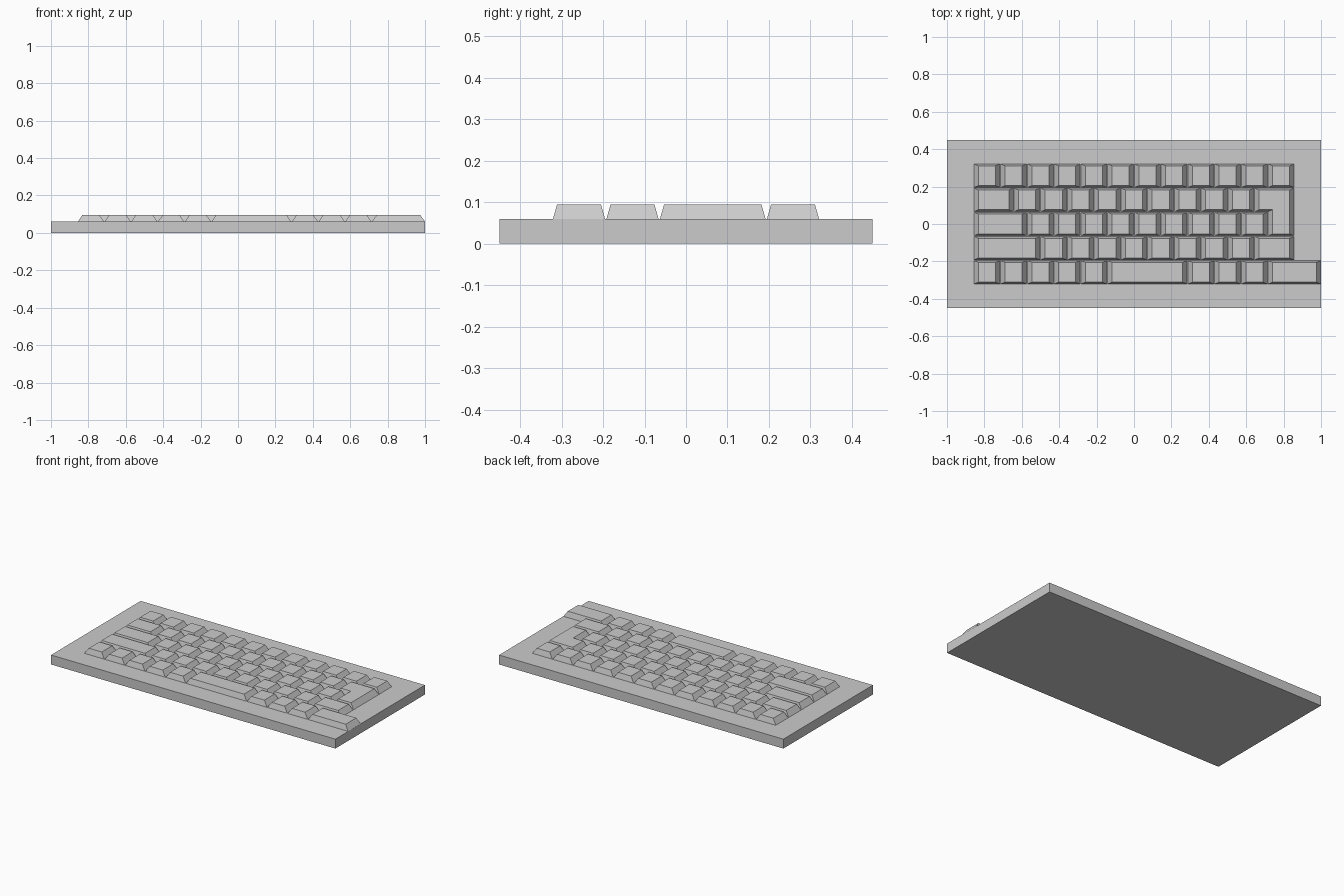
import bpy, bmesh

if "Cube" in bpy.data.objects:
    bpy.data.objects.remove(bpy.data.objects["Cube"])

U, V = 0.143, 0.129            # key pitch across and between rows
GAP = 0.0017                   # half of the gap between key feet
INSET_X, INSET_Y = 0.024, 0.010
Z0, Z1 = 0.06, 0.095


def sign(v):
    return (v > 1e-6) - (v < -1e-6)


def inset(pts, dx, dy):
    """Move every edge of a counter-clockwise right-angled outline inward."""
    out = []
    n = len(pts)
    for i, (x, y) in enumerate(pts):
        px, py = pts[i - 1]
        nx, ny = pts[(i + 1) % n]
        sx = sign(-(y - py)) + sign(-(ny - y))
        sy = sign(x - px) + sign(nx - x)
        out.append((x + sx * dx, y + sy * dy))
    return out


def prism(name, bottom, top, z0, z1):
    bm = bmesh.new()
    lo = [bm.verts.new((x, y, z0)) for x, y in bottom]
    hi = [bm.verts.new((x, y, z1)) for x, y in top]
    n = len(lo)
    bm.faces.new(lo[::-1])
    bm.faces.new(hi)
    for i in range(n):
        j = (i + 1) % n
        bm.faces.new((lo[i], lo[j], hi[j], hi[i]))
    me = bpy.data.meshes.new(name)
    bm.to_mesh(me)
    bm.free()
    ob = bpy.data.objects.new(name, me)
    bpy.context.collection.objects.link(ob)
    return ob


def key(name, cells):
    """Tapered key from an outline in (column, row) units, rows counted from the back."""
    pts = [((c - 6) * U, (2.5 - r) * V) for c, r in cells]
    foot = inset(pts, GAP, GAP)
    prism(name, foot, inset(foot, INSET_X, INSET_Y), Z0, Z1)


# Flat case
case = [(-1, -0.45), (1, -0.45), (1, 0.45), (-1, 0.45)]
prism("case", case, case, 0, Z0)

# Rows of keys, back to front, as key widths
rows = [
    [1] * 12,
    [1.5] + [1] * 9,
    [2] + [1] * 9,
    [2.5] + [1] * 8 + [1.5],
    [1] * 5 + [3] + [1] * 3 + [2],
]
for r, widths in enumerate(rows):
    c = 0
    for i, w in enumerate(widths):
        key(f"key_row{r + 1}_{i + 1}", [(c, r + 1), (c + w, r + 1), (c + w, r), (c, r)])
        c += w

# Two-row L-shaped key
key("enter_key", [(11, 3), (12, 3), (12, 1), (10.5, 1), (10.5, 2), (11, 2)])
